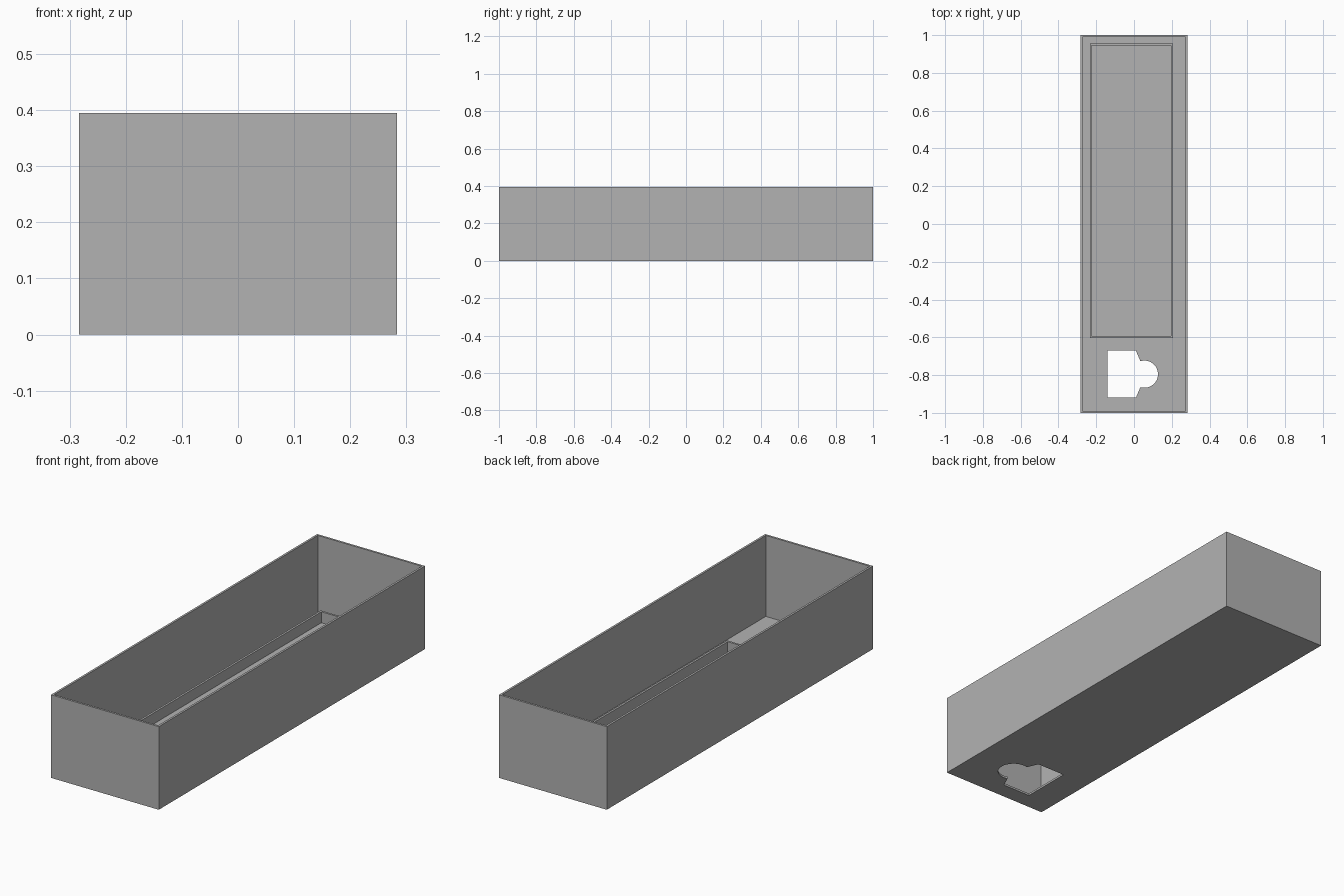
import bpy, bmesh, math

if "Cube" in bpy.data.objects:
    bpy.data.objects.remove(bpy.data.objects["Cube"], do_unlink=True)

HALF_W, HALF_L, HEIGHT, WALL = 0.2835, 1.0, 0.395, 0.01

grey = bpy.data.materials.new("plain grey")
grey.use_nodes = True
grey.diffuse_color = (0.448, 0.448, 0.448, 1)
grey.node_tree.nodes["Principled BSDF"].inputs["Base Color"].default_value = grey.diffuse_color


def prism(name, outline, z0, z1):
    """Extrude a counter-clockwise outline between two heights."""
    bm = bmesh.new()
    base = bm.faces.new([bm.verts.new((x, y, z0)) for x, y in outline])
    top = bmesh.ops.extrude_face_region(bm, geom=[base])["geom"]
    verts = [g for g in top if isinstance(g, bmesh.types.BMVert)]
    bmesh.ops.translate(bm, vec=(0, 0, z1 - z0), verts=verts)
    bmesh.ops.recalc_face_normals(bm, faces=bm.faces)
    mesh = bpy.data.meshes.new(name)
    bm.to_mesh(mesh)
    bm.free()
    mesh.materials.append(grey)
    obj = bpy.data.objects.new(name, mesh)
    bpy.context.collection.objects.link(obj)
    return obj


def rect(x0, x1, y0, y1, inset=0):
    x0, x1, y0, y1 = x0 + inset, x1 - inset, y0 + inset, y1 - inset
    return [(x0, y0), (x1, y0), (x1, y1), (x0, y1)]


def cut(obj, cutter):
    """Subtract the cutter and discard it."""
    cutter.hide_render = True
    mod = obj.modifiers.new("cut", "BOOLEAN")
    mod.operation, mod.solver, mod.object = "DIFFERENCE", "EXACT", cutter
    bpy.context.view_layer.objects.active = obj
    bpy.ops.object.modifier_apply(modifier=mod.name)
    bpy.data.objects.remove(cutter, do_unlink=True)


# Open tray with thin walls and floor
sides = (-HALF_W, HALF_W, -HALF_L, HALF_L)
tray = prism("tray", rect(*sides), 0, HEIGHT)
cut(tray, prism("cavity_cutter", rect(*sides, WALL), WALL, HEIGHT + 0.1))

# Floor opening: a rectangle, a short taper and a round end
cx, cy, radius, start = 0.055, -0.795, 0.072, math.radians(107)
steps = 32
arc = [(cx + radius * math.cos(a), cy + radius * math.sin(a))
       for a in (start * (2 * i / steps - 1) for i in range(steps + 1))]
opening = [(-0.14, -0.919), (0.01, -0.919)] + arc + [(0.01, -0.671), (-0.14, -0.671)]
cut(tray, prism("opening_cutter", opening, -0.1, 0.1))

# Low rectangular rim standing on the floor
rim_sides = (-0.234, 0.206, -0.603, 0.956)
rim = prism("floor_rim", rect(*rim_sides), WALL / 2, 0.062)
cut(rim, prism("rim_cutter", rect(*rim_sides, WALL), -0.1, 0.2))
